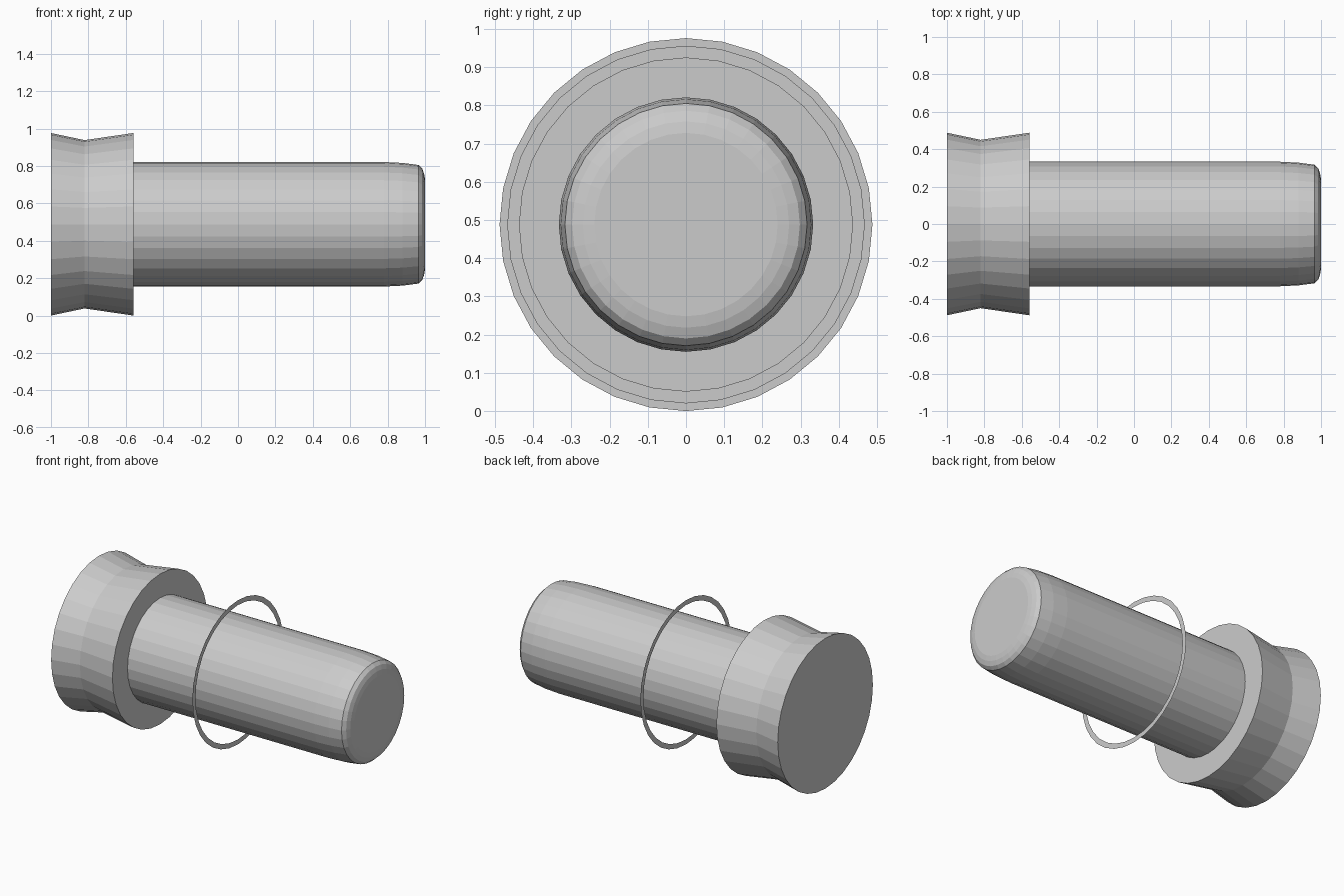
import bpy, bmesh
from math import sin, cos, pi

if "Cube" in bpy.data.objects:
    bpy.data.objects.remove(bpy.data.objects["Cube"])

SIDES = 32
AXIS_Z = 0.488


def lathe(name, profile, caps=True):
    """Revolve (x, radius) points about the long x axis."""
    bm = bmesh.new()
    rings = []
    for x, r in profile:
        rings.append([bm.verts.new((x, r * cos(2 * pi * i / SIDES),
                                    AXIS_Z + r * sin(2 * pi * i / SIDES)))
                      for i in range(SIDES)])
    for a, b in zip(rings, rings[1:]):
        for i in range(SIDES):
            j = (i + 1) % SIDES
            bm.faces.new((a[i], a[j], b[j], b[i]))
    if caps:
        bm.faces.new(rings[0])
        bm.faces.new(rings[-1])
        bmesh.ops.recalc_face_normals(bm, faces=bm.faces)
    mesh = bpy.data.meshes.new(name)
    bm.to_mesh(mesh)
    bm.free()
    obj = bpy.data.objects.new(name, mesh)
    bpy.context.collection.objects.link(obj)
    return obj


# Waisted head
lathe("head", [(-1, 0.488), (-0.82, 0.45), (-0.56, 0.488)])

# Long shaft with a rounded tip
lathe("shaft", [(-0.56, 0.333), (0.78, 0.333), (0.88, 0.328), (0.965, 0.317),
                (0.985, 0.298), (0.995, 0.27), (1.0, 0.24)])

# Paper-thin flat ring floating around the shaft
lathe("thin_ring", [(0, 0.468), (0, 0.436)], caps=False)
